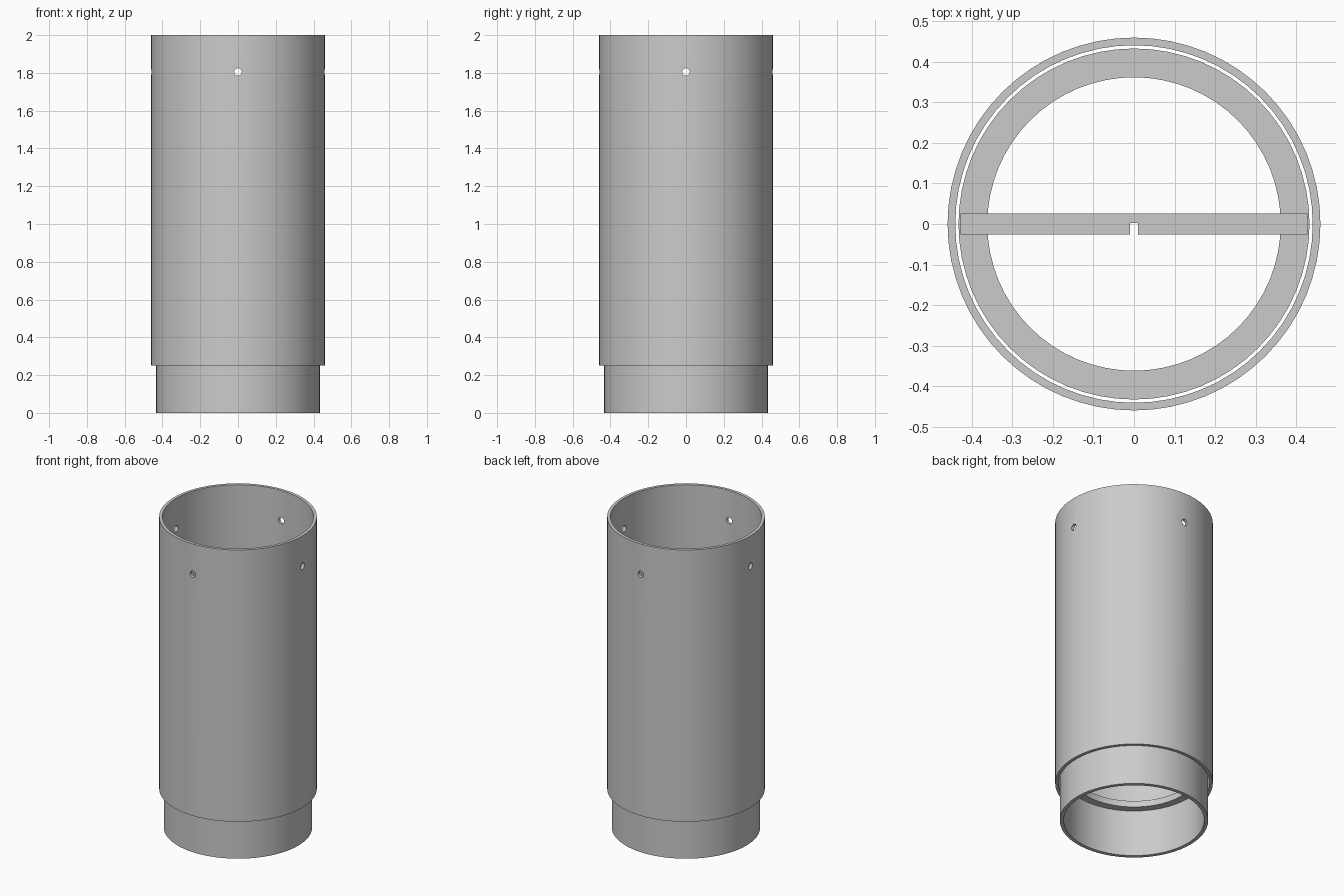
import bpy
import bmesh
from math import pi
from mathutils import Matrix

SIDES = 64

cube = bpy.data.objects.get("Cube")
if cube:
    bpy.data.objects.remove(cube, do_unlink=True)

grey = bpy.data.materials.new("plain grey")
grey.use_nodes = True
colour = (0.6, 0.6, 0.6, 1)
grey.diffuse_color = colour
grey.node_tree.nodes["Principled BSDF"].inputs["Base Color"].default_value = colour


def add_object(name, bm):
    bmesh.ops.recalc_face_normals(bm, faces=bm.faces)
    mesh = bpy.data.meshes.new(name)
    bm.to_mesh(mesh)
    bm.free()
    mesh.materials.append(grey)
    obj = bpy.data.objects.new(name, mesh)
    bpy.context.collection.objects.link(obj)
    return obj


def lathe(name, profile):
    """Spin a closed (radius, height) profile around the z axis."""
    bm = bmesh.new()
    verts = [bm.verts.new((r, 0, z)) for r, z in profile]
    edges = [bm.edges.new((v, verts[i - 1])) for i, v in enumerate(verts)]
    bmesh.ops.spin(bm, geom=verts + edges, cent=(0, 0, 0), axis=(0, 0, 1),
                   angle=2 * pi, steps=SIDES, use_duplicate=False)
    bmesh.ops.remove_doubles(bm, verts=bm.verts, dist=0.0005)
    return add_object(name, bm)


def smooth(obj):
    bpy.ops.object.select_all(action="DESELECT")
    obj.select_set(True)
    bpy.context.view_layer.objects.active = obj
    bpy.ops.object.shade_smooth_by_angle(angle=pi / 6)


# Outer tube, open at both ends
tube = lathe("outer_tube", [(0.46, 0.25), (0.46, 2), (0.441, 2), (0.441, 0.25)])

# Two crossing drills make the four pin holes near the top
for axis, label in (("X", "front_back"), ("Y", "left_right")):
    bm = bmesh.new()
    bmesh.ops.create_cone(
        bm, cap_ends=True, segments=24, radius1=0.02, radius2=0.02, depth=1.2,
        matrix=Matrix.Translation((0, 0, 1.805)) @ Matrix.Rotation(pi / 2, 4, axis))
    drill = add_object(label + "_hole_cutter", bm)
    drill.hide_render = True
    drill.hide_set(True)
    cut = tube.modifiers.new(label + "_holes", "BOOLEAN")
    cut.operation = "DIFFERENCE"
    cut.solver = "EXACT"
    cut.object = drill

# Apply the cuts and drop the drills
bpy.context.view_layer.objects.active = tube
tube.select_set(True)
for mod in list(tube.modifiers):
    drill = mod.object
    bpy.ops.object.modifier_apply(modifier=mod.name)
    bpy.data.objects.remove(drill, do_unlink=True)
smooth(tube)

# Narrower sleeve at the bottom with an inward lip on top
sleeve = lathe("bottom_sleeve", [
    (0.433, 0), (0.433, 0.34), (0.362, 0.34),
    (0.362, 0.3), (0.41, 0.3), (0.41, 0)])
smooth(sleeve)

# Cross bar resting on the lip, notched at the middle of its front edge
bm = bmesh.new()
outline = [(-0.428, -0.026), (-0.01, -0.026), (-0.01, 0.002), (0.01, 0.002),
           (0.01, -0.026), (0.428, -0.026), (0.428, 0.026), (-0.428, 0.026)]
face = bm.faces.new([bm.verts.new((x, y, 0.34)) for x, y in outline])
top = bmesh.ops.extrude_face_region(bm, geom=[face])["geom"]
bmesh.ops.translate(bm, vec=(0, 0, 0.05),
                    verts=[g for g in top if isinstance(g, bmesh.types.BMVert)])
add_object("cross_bar", bm)
